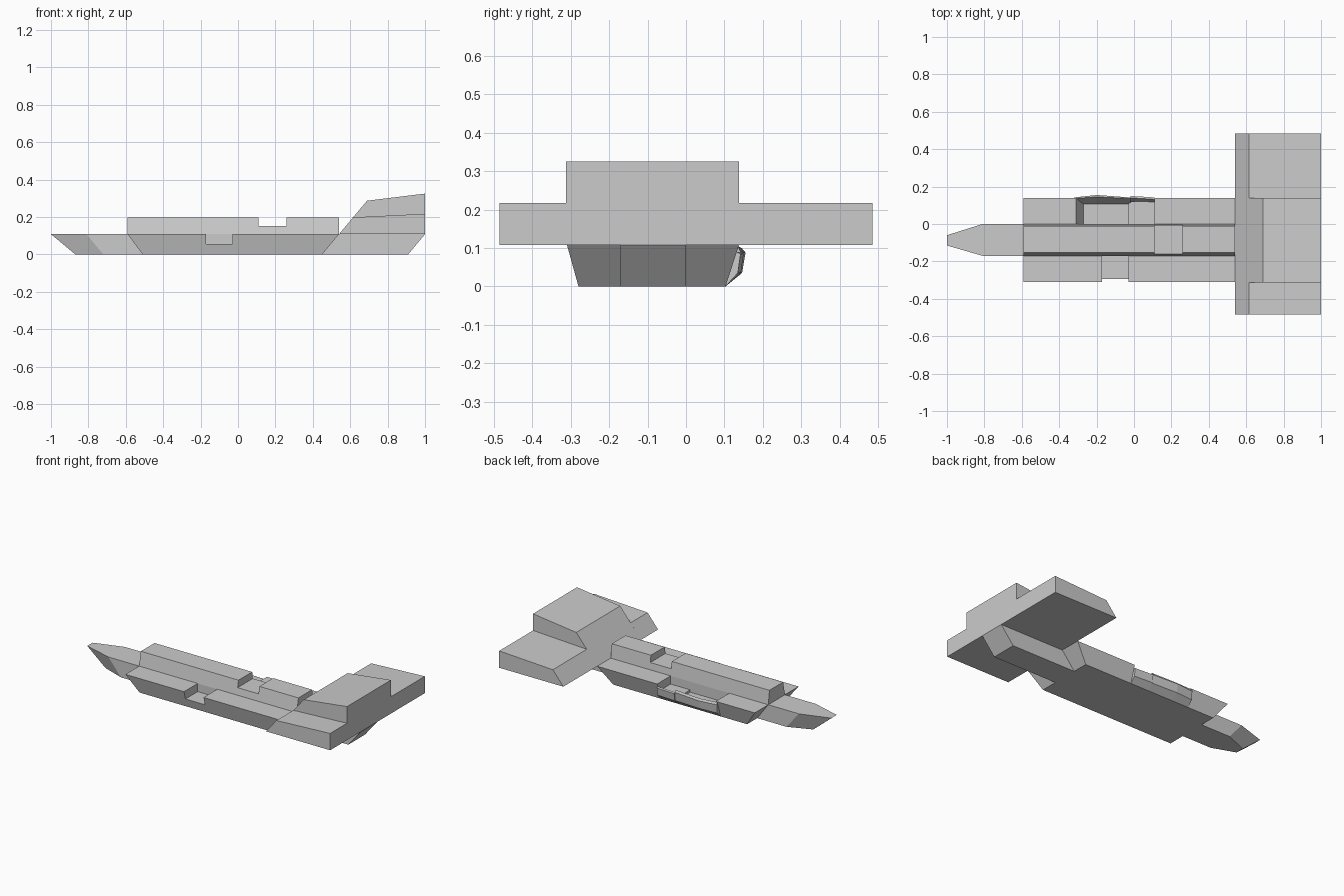
import bpy, bmesh

if "Cube" in bpy.data.objects:
    bpy.data.objects.remove(bpy.data.objects["Cube"])


def make(name, loop_a, loop_b):
    """Closed solid bridging two matching outlines."""
    bm = bmesh.new()
    a = [bm.verts.new(p) for p in loop_a]
    b = [bm.verts.new(p) for p in loop_b]
    n = len(a)
    bm.faces.new(a)
    bm.faces.new(b[::-1])
    for i in range(n):
        j = (i + 1) % n
        bm.faces.new((a[i], b[i], b[j], a[j]))
    bmesh.ops.recalc_face_normals(bm, faces=bm.faces)
    me = bpy.data.meshes.new(name)
    bm.to_mesh(me)
    bm.free()
    ob = bpy.data.objects.new(name, me)
    bpy.context.collection.objects.link(ob)
    return ob


def prism(name, profile, y0, y1):
    """Side profile (x, z) extruded along y; y0/y1 are functions of z."""
    return make(name, [(x, y0(z), z) for x, z in profile],
                [(x, y1(z), z) for x, z in profile])


def const(v):
    return lambda z: v


# Central hull with pointed bow and raked stern
def hull_outline(tip, shoulder, stern, z):
    return [(tip, -0.115, z), (shoulder, -0.17, z), (stern, -0.17, z),
            (stern, 0, z), (shoulder, 0, z), (tip, -0.06, z)]


make("hull", hull_outline(-0.87, -0.72, 0.91, 0),
     hull_outline(-1, -0.81, 1, 0.108))

# Upper deck with a notch
prism("upper_deck",
      [(-0.59, 0.108), (0.54, 0.108), (0.54, 0.197), (0.26, 0.197),
       (0.26, 0.152), (0.11, 0.152), (0.11, 0.197), (-0.59, 0.197)],
      lambda z: -0.17 + 0.018 * (z - 0.108) / 0.09,
      lambda z: -0.012 * (z - 0.108) / 0.09)

# Side hull on the front, with a square notch
prism("front_side_hull",
      [(-0.51, 0), (0.45, 0), (0.54, 0.108), (-0.03, 0.108), (-0.03, 0.055),
       (-0.17, 0.055), (-0.17, 0.108), (-0.59, 0.108)],
      lambda z: -0.28 - 0.03 * z / 0.108, const(-0.17))

# Side hull on the back, with the open hangar bay
prism("back_side_hull",
      [(-0.51, 0), (0.45, 0), (0.54, 0.108), (0.11, 0.108), (0.11, 0.055),
       (-0.03, 0.055), (-0.03, 0.04), (-0.27, 0.04), (-0.31, 0.108),
       (-0.59, 0.108)],
      const(0), lambda z: 0.103 + 0.035 * z / 0.108)

# Bulging hangar lips
def lip(name, x0, x1, p0, p1):
    make(name, [(x0, y, z) for y, z in p0], [(x1, y, z) for y, z in p1])


edge = [(0.103, 0.0), (0.138, 0.035), (0.142, 0.09), (0.136, 0.104), (0.106, 0.04)]
bulge = [(0.103, 0.0), (0.146, 0.035), (0.155, 0.088), (0.145, 0.1), (0.106, 0.04)]
lip("hangar_lip_fore", -0.32, -0.20, edge, bulge)
lip("hangar_lip_mid", -0.20, -0.02, bulge, edge)
small = [(0.103, 0.0), (0.143, 0.035), (0.15, 0.085), (0.14, 0.09), (0.125, 0.055)]
lip("hangar_lip_aft", -0.02, 0.11, small, [(y - 0.008, z) if y > 0.11 else (y, z) for y, z in small])

# Stern superstructure: tall centre block and two lower wings
prism("bridge_block",
      [(0.54, 0.108), (1, 0.108), (1, 0.325), (0.69, 0.287)],
      const(-0.312), const(0.138))
for side, y0, y1 in (("front", -0.485, -0.312), ("back", 0.138, 0.485)):
    prism(side + "_stern_wing",
          [(0.54, 0.108), (1, 0.108), (1, 0.217), (0.615, 0.198)],
          const(y0), const(y1))
